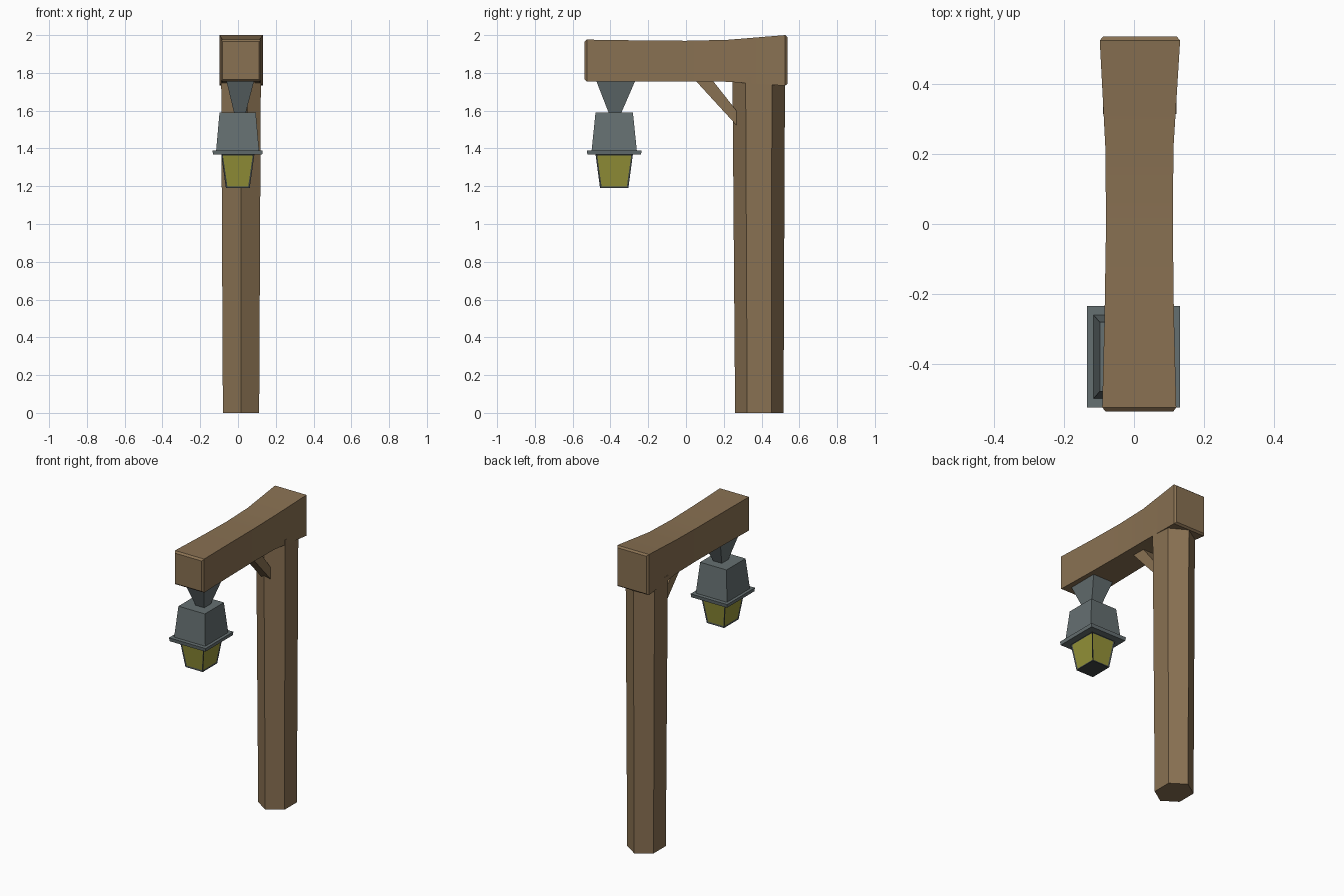
import bpy, bmesh, math

if "Cube" in bpy.data.objects:
    bpy.data.objects.remove(bpy.data.objects["Cube"])


def material(name, rgb):
    m = bpy.data.materials.new(name)
    m.diffuse_color = (*rgb, 1)
    m.use_nodes = True
    m.node_tree.nodes["Principled BSDF"].inputs["Base Color"].default_value = m.diffuse_color
    return m


WOOD = material("wood", (0.25, 0.165, 0.085))
METAL = material("metal", (0.13, 0.16, 0.165))
FRAME = material("dark_metal", (0.05, 0.06, 0.06))
GLASS = material("yellow_glass", (0.30, 0.29, 0.04))


def loft(name, rings, mat, smooth=False):
    """Skin a list of equal-length point rings and cap both ends."""
    bm = bmesh.new()
    loops = [[bm.verts.new(p) for p in ring] for ring in rings]
    n = len(loops[0])
    for a, b in zip(loops, loops[1:]):
        for i in range(n):
            j = (i + 1) % n
            bm.faces.new((a[i], a[j], b[j], b[i]))
    bm.faces.new(loops[0])
    bm.faces.new(loops[-1])
    bmesh.ops.recalc_face_normals(bm, faces=bm.faces)
    mesh = bpy.data.meshes.new(name)
    bm.to_mesh(mesh)
    bm.free()
    mesh.materials.append(mat)
    ob = bpy.data.objects.new(name, mesh)
    bpy.context.collection.objects.link(ob)
    if smooth:
        bpy.ops.object.select_all(action='DESELECT')
        ob.select_set(True)
        bpy.context.view_layer.objects.active = ob
        bpy.ops.object.shade_smooth_by_angle(angle=math.radians(30))
    return ob


def rect(cx, cy, hx, hy, z):
    return [(cx + sx * hx, cy + sy * hy, z)
            for sx, sy in ((-1, -1), (1, -1), (1, 1), (-1, 1))]


def hexagon(cx, cy, hx, hy, z):
    r = 2 / math.sqrt(3)
    return [(cx + hx * r * math.sin(k * math.pi / 3),
             cy - hy * math.cos(k * math.pi / 3), z) for k in range(6)]


# Tapered six-sided post
loft("post", [hexagon(0.016, 0.388, 0.096, 0.128, 0),
              hexagon(0.016, 0.385, 0.105, 0.139, 1.78)], WOOD)

# Waisted crossbeam with chamfered ends: y, x min, x max, z min, z max
sections = [
    (-0.537, -0.081, 0.112, 1.765, 1.965),
    (-0.525, -0.091, 0.121, 1.755, 1.976),
    (-0.25, -0.084, 0.114, 1.755, 1.972),
    (0.0, -0.080, 0.111, 1.755, 1.970),
    (0.22, -0.082, 0.113, 1.753, 1.975),
    (0.525, -0.098, 0.132, 1.732, 2.0),
    (0.537, -0.088, 0.122, 1.742, 1.99),
]
loft("crossbeam", [[(x0, y, z0), (x1, y, z0), (x1, y, z1), (x0, y, z1)]
                   for y, x0, x1, z0, z1 in sections], WOOD, smooth=True)

# Diagonal brace between post and beam
brace = [(0.045, 1.765), (0.137, 1.765), (0.267, 1.60), (0.267, 1.523)]
loft("brace", [[(x, y, z) for y, z in brace] for x in (-0.02, 0.05)], WOOD)

# Lantern: hanger, hood and brim
LY = -0.38
loft("lantern_hanger", [rect(0.012, -0.372, 0.074, 0.104, 1.76),
                        rect(0.010, -0.376, 0.030, 0.032, 1.585)], METAL)
loft("lantern_hood", [rect(-0.002, LY, 0.096, 0.099, 1.59),
                      rect(-0.002, LY, 0.114, 0.120, 1.385)], METAL)
loft("lantern_brim", [rect(-0.002, LY, 0.133, 0.145, 1.39),
                      rect(-0.002, LY, 0.130, 0.142, 1.367)], METAL)

# Lantern body: dark frame with inset glass panes
body = loft("lantern_body", [rect(-0.001, LY, 0.088, 0.099, 1.37),
                             rect(-0.001, LY, 0.063, 0.075, 1.19)], FRAME)
body.data.materials.append(GLASS)
bm = bmesh.new()
bm.from_mesh(body.data)
panes = [f for f in bm.faces if abs(f.normal.z) < 0.5]
bmesh.ops.inset_individual(bm, faces=panes, thickness=0.012, depth=-0.004)
for f in panes:
    f.material_index = 1
bm.to_mesh(body.data)
bm.free()
